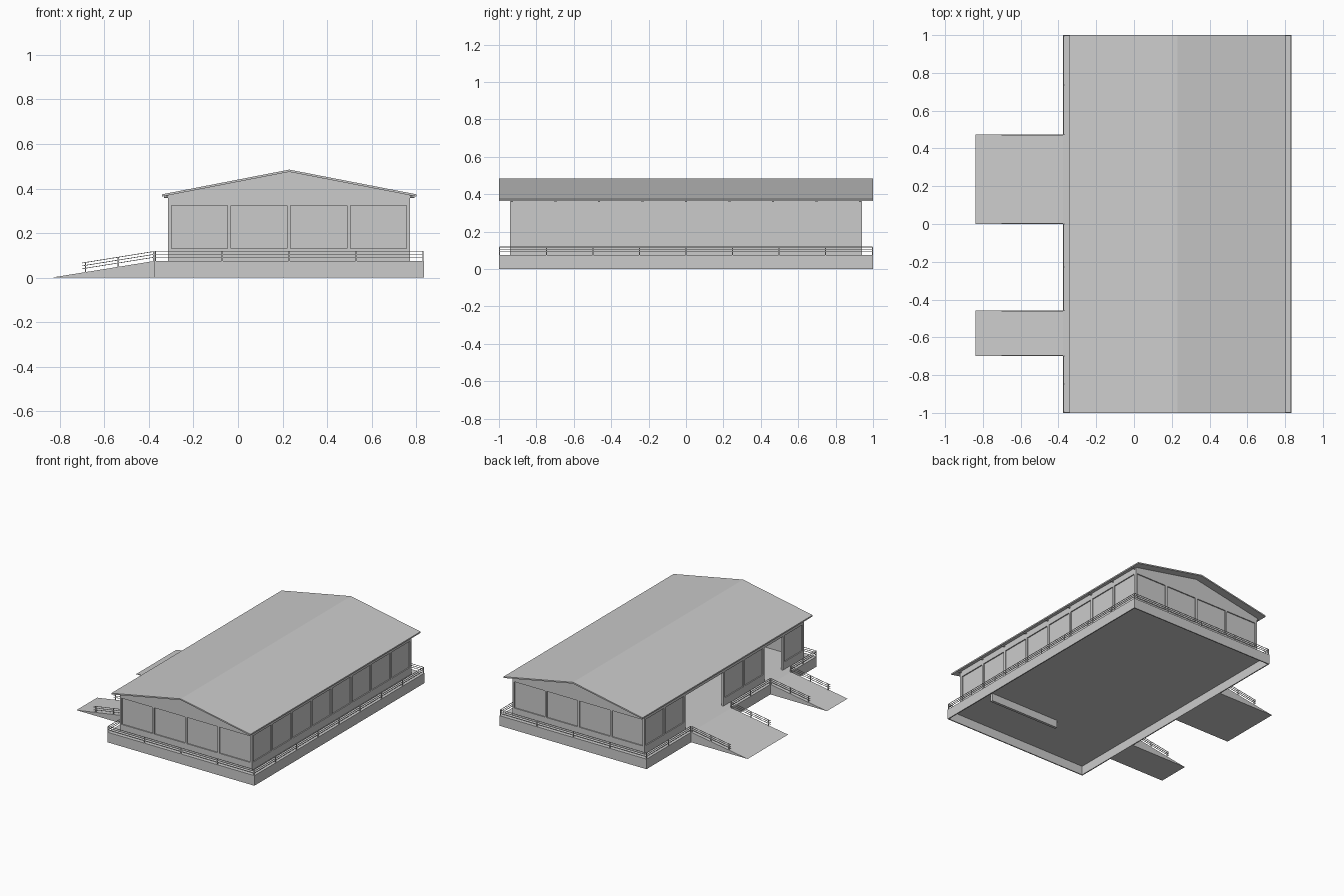
import bpy, bmesh
from mathutils import Vector, Matrix

if "Cube" in bpy.data.objects:
    bpy.data.objects.remove(bpy.data.objects["Cube"])

grey = bpy.data.materials.new("light_grey")
grey.use_nodes = True
COLOR = (0.6, 0.6, 0.6, 1)
grey.diffuse_color = COLOR
grey.node_tree.nodes["Principled BSDF"].inputs["Base Color"].default_value = COLOR


def finish(name, bm):
    bmesh.ops.recalc_face_normals(bm, faces=bm.faces)
    mesh = bpy.data.meshes.new(name)
    bm.to_mesh(mesh)
    bm.free()
    mesh.materials.append(grey)
    obj = bpy.data.objects.new(name, mesh)
    bpy.context.collection.objects.link(obj)
    return obj


def add_box(bm, x0, x1, y0, y1, z0, z1):
    size = Matrix.Diagonal((x1 - x0, y1 - y0, z1 - z0, 1))
    centre = Matrix.Translation(((x0 + x1) / 2, (y0 + y1) / 2, (z0 + z1) / 2))
    bmesh.ops.create_cube(bm, size=1, matrix=centre @ size)


def add_bar(bm, a, b, width):
    a, b = Vector(a), Vector(b)
    d = b - a
    turn = d.to_track_quat('Z', 'Y').to_matrix().to_4x4()
    bmesh.ops.create_cube(bm, size=1, matrix=Matrix.Translation((a + b) / 2) @ turn
                          @ Matrix.Diagonal((width, width, d.length, 1)))


def add_prism(bm, profile, y0, y1):
    """Extrude an x-z profile along y."""
    face = bm.faces.new([bm.verts.new((x, y0, z)) for x, z in profile])
    new = bmesh.ops.extrude_face_region(bm, geom=[face])["geom"]
    bmesh.ops.translate(bm, vec=(0, y1 - y0, 0),
                        verts=[v for v in new if isinstance(v, bmesh.types.BMVert)])


# Main dimensions
PX0, PX1, DECK = -0.375, 0.835, 0.075
WX0, WX1, WY = -0.315, 0.772, 0.94
SILL, HEAD, TOP = 0.13, 0.325, 0.375
RIDGE, PEAK = 0.23, 0.485
RAMPS = [(0.0, 0.475), (-0.7, -0.457)]
BAYS_Y = [i * 0.2325 for i in range(-4, 5)]
BAYS_X = [WX0 + 0.008 + i * (WX1 - WX0 - 0.016) / 4 for i in range(5)]
DOORS = [(0.01, 0.455), (-0.69, -0.472)]

# Hollow platform: deck plate with a skirt
bm = bmesh.new()
add_box(bm, PX0, PX1, -1, 1, DECK - 0.008, DECK)
for x in (PX0, PX1 - 0.008):
    add_box(bm, x, x + 0.008, -1, 1, 0, DECK - 0.008)
for y in (-1, 0.992):
    add_box(bm, PX0 + 0.008, PX1 - 0.008, y, y + 0.008, 0, DECK - 0.008)
finish("platform", bm)

# Beam below the deck
bm = bmesh.new()
add_box(bm, 0.17, 0.75, -0.64, -0.62, 0.01, DECK - 0.008)
finish("under_deck_beam", bm)

# Ramps
for i, (y0, y1) in enumerate(RAMPS):
    bm = bmesh.new()
    add_prism(bm, [(-0.84, 0), (PX0, 0), (PX0, DECK)], y0, y1)
    finish(f"ramp_{i + 1}", bm)

# Recessed wall panels, open at the doorways
REC, THICK = 0.008, 0.008
bm = bmesh.new()
for s in (-1, 1):
    ya, yb = sorted((s * (WY - REC), s * (WY - REC - THICK)))
    add_box(bm, WX0 + REC, WX1 - REC, ya, yb, DECK, TOP)
add_box(bm, WX1 - REC - THICK, WX1 - REC, -WY + REC, WY - REC, DECK, TOP)
stops = [-WY + REC, *DOORS[1], *DOORS[0], WY - REC]
for y0, y1 in zip(stops[::2], stops[1::2]):
    add_box(bm, WX0 + REC, WX0 + REC + THICK, y0, y1, DECK, TOP)
finish("wall_panels", bm)

# Wall frame: sills, head bands and posts
bm = bmesh.new()
for s in (-1, 1):
    ya, yb = sorted((s * WY, s * (WY - REC)))
    for z0, z1 in ((DECK, SILL), (HEAD, TOP)):
        add_box(bm, WX0, WX1, ya, yb, z0, z1)
    for x in BAYS_X:
        add_box(bm, x - 0.008, x + 0.008, ya, yb, SILL, HEAD)
add_box(bm, WX1 - REC, WX1, -WY, WY, DECK, SILL)
for y0, y1 in zip(stops[::2], stops[1::2]):
    add_box(bm, WX0, WX0 + REC, y0, y1, DECK, SILL)
for x in (WX0, WX1 - REC):
    add_box(bm, x, x + REC, -WY, WY, HEAD, TOP)
    for y in BAYS_Y:
        if x > 0 or not any(a + 0.02 < y < b - 0.02 for a, b in DOORS):
            add_box(bm, x, x + REC, y - 0.009, y + 0.009, DECK, HEAD)
for y0, y1 in DOORS:
    add_box(bm, WX0 + REC, WX0 + REC + THICK, y0, y1, HEAD, TOP)
finish("wall_frame", bm)

# Gable ends
for name, y0 in (("front_gable", -WY), ("back_gable", WY - 0.01)):
    bm = bmesh.new()
    add_prism(bm, [(WX0, TOP), (WX1, TOP), (RIDGE, PEAK - 0.008)], y0, y0 + 0.01)
    finish(name, bm)

# Thin pitched roof
bm = bmesh.new()
add_prism(bm, [(-0.342, 0.374), (RIDGE, PEAK), (0.802, 0.374),
               (0.802, 0.364), (RIDGE, PEAK - 0.01), (-0.342, 0.364)], -1, 1)
finish("roof", bm)

# Round tie beams whose ends show under the eaves
bm = bmesh.new()
for y in BAYS_Y:
    bmesh.ops.create_cone(bm, cap_ends=True, segments=8, radius1=0.006, radius2=0.006,
                          depth=1.125,
                          matrix=Matrix.Translation((RIDGE, y, 0.363))
                          @ Matrix.Rotation(1.5708, 4, 'Y'))
finish("tie_beams", bm)

# Deck railing with gaps at the ramps
RAILS = (0.017, 0.03, 0.043)
BAR, EDGE = 0.003, 0.004
bm = bmesh.new()
runs = [((PX1 - EDGE, -1 + EDGE), (PX1 - EDGE, 1 - EDGE), 8)]
runs += [((PX0 + EDGE, s * (1 - EDGE)), (PX1 - EDGE, s * (1 - EDGE)), 4) for s in (-1, 1)]
runs += [((PX0 + EDGE, a), (PX0 + EDGE, b), n) for a, b, n in
         ((-1 + EDGE, RAMPS[1][0], 2), (RAMPS[1][1], RAMPS[0][0], 2), (RAMPS[0][1], 1 - EDGE, 2))]
for a, b, n in runs:
    a, b = Vector((*a, DECK)), Vector((*b, DECK))
    for h in RAILS:
        add_bar(bm, a + Vector((0, 0, h)), b + Vector((0, 0, h)), BAR)
    for i in range(n + 1):
        p = a.lerp(b, i / n)
        add_bar(bm, p, p + Vector((0, 0, RAILS[-1])), 0.005)
finish("deck_railing", bm)

# Sloping ramp railings
bm = bmesh.new()
for y0, y1 in RAMPS:
    for y in (y0 + EDGE, y1 - EDGE):
        low, high = Vector((-0.7, y, 0.023)), Vector((PX0, y, DECK))
        for h in RAILS:
            add_bar(bm, low + Vector((0, 0, h)), high + Vector((0, 0, h)), BAR)
        for t in (0.05, 0.5, 0.99):
            p = low.lerp(high, t)
            add_bar(bm, p, p + Vector((0, 0, RAILS[-1])), 0.005)
finish("ramp_railings", bm)
